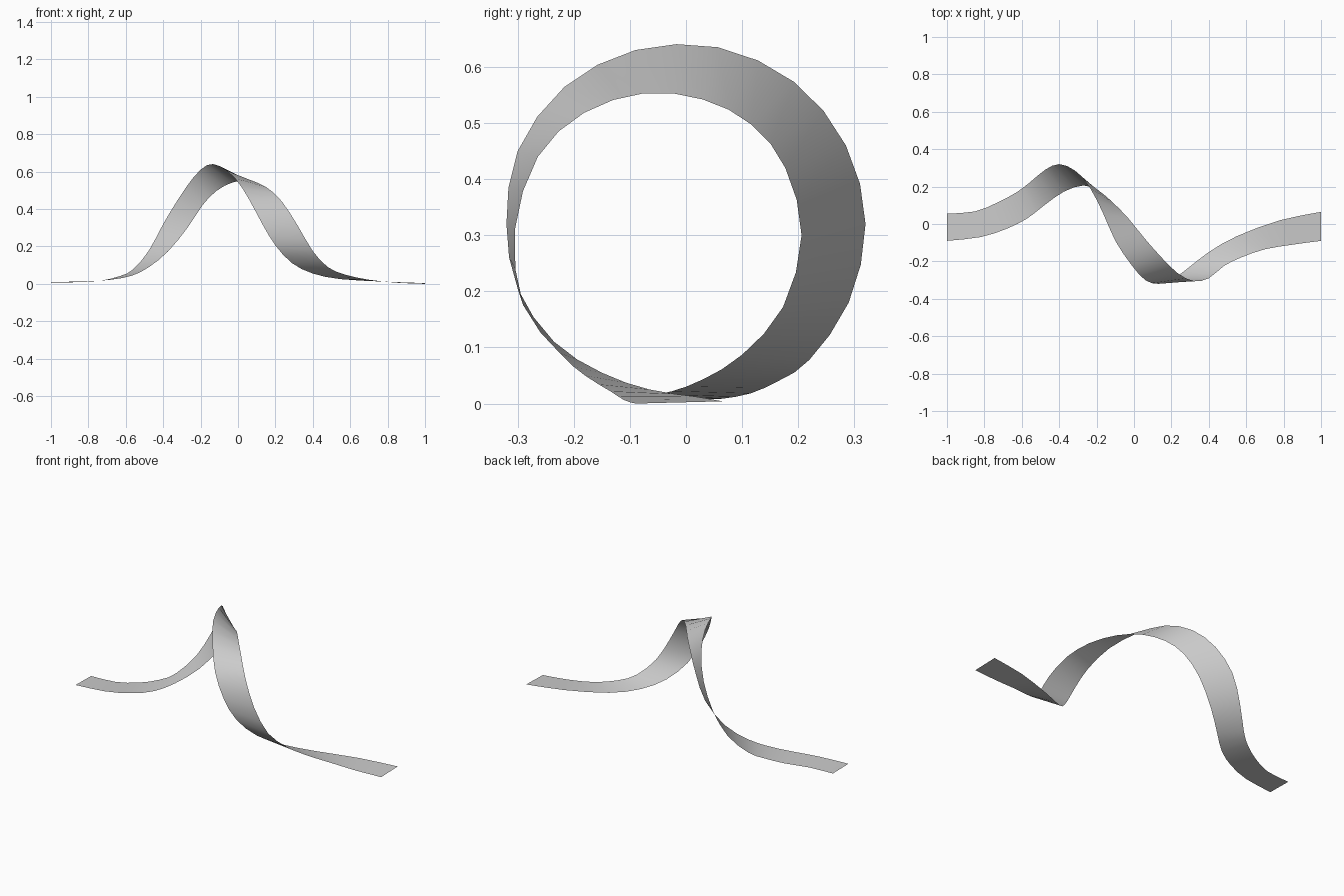
import bpy, bmesh
from mathutils import Vector

# Matching stations along the two rims of the ribbon, left end to right end
RIM_A = [(-1, .055, .008), (-.85, .067, .009), (-.73, .115, .018), (-.63, .168, .042),
         (-.56, .22, .078), (-.475, .29, .18), (-.40, .32, .32), (-.315, .285, .46),
         (-.235, .193, .573), (-.165, .057, .635), (-.10, -.09, .63), (-.015, -.217, .564),
         (.06, -.30, .45), (.13, -.32, .32), (.20, -.30, .205), (.29, -.235, .11),
         (.40, -.15, .055), (.55, -.065, .025), (.78, .02, .012), (1, .065, .004)]
RIM_B = [(-1, -.09, .010), (-.82, -.07, .013), (-.68, -.025, .022), (-.57, .03, .043),
         (-.48, .10, .087), (-.375, .173, .172), (-.27, .206, .30), (-.19, .177, .42),
         (-.115, .117, .497), (-.03, .03, .542), (.055, -.075, .553), (.15, -.182, .518),
         (.235, -.264, .44), (.32, -.305, .31), (.40, -.29, .175), (.48, -.225, .09),
         (.57, -.18, .05), (.70, -.135, .022), (.85, -.11, .006), (1, -.09, 0)]


def smooth_path(points, steps):
    """Catmull-Rom spline through the points."""
    p = [Vector(q) for q in points]
    p = [2 * p[0] - p[1]] + p + [2 * p[-1] - p[-2]]
    out = []
    for a, b, c, d in zip(p, p[1:], p[2:], p[3:]):
        for i in range(steps):
            t = i / steps
            out.append(b + (c - a) * t / 2 + (2 * a - 5 * b + 4 * c - d) * t * t / 2
                       + (3 * b - a - 3 * c + d) * t ** 3 / 2)
    return out + [p[-2]]


# Ribbon: quads spanning between the two rims
bm = bmesh.new()
rims = [[bm.verts.new(v) for v in smooth_path(r, 2)] for r in (RIM_A, RIM_B)]
for a0, a1, b0, b1 in zip(rims[0], rims[0][1:], rims[1], rims[1][1:]):
    bm.faces.new((b0, b1, a1, a0)).smooth = True
mesh = bpy.data.meshes.new("spiral_ribbon")
bm.to_mesh(mesh)
bm.free()
ribbon = bpy.data.objects.new("spiral_ribbon", mesh)
bpy.context.collection.objects.link(ribbon)
